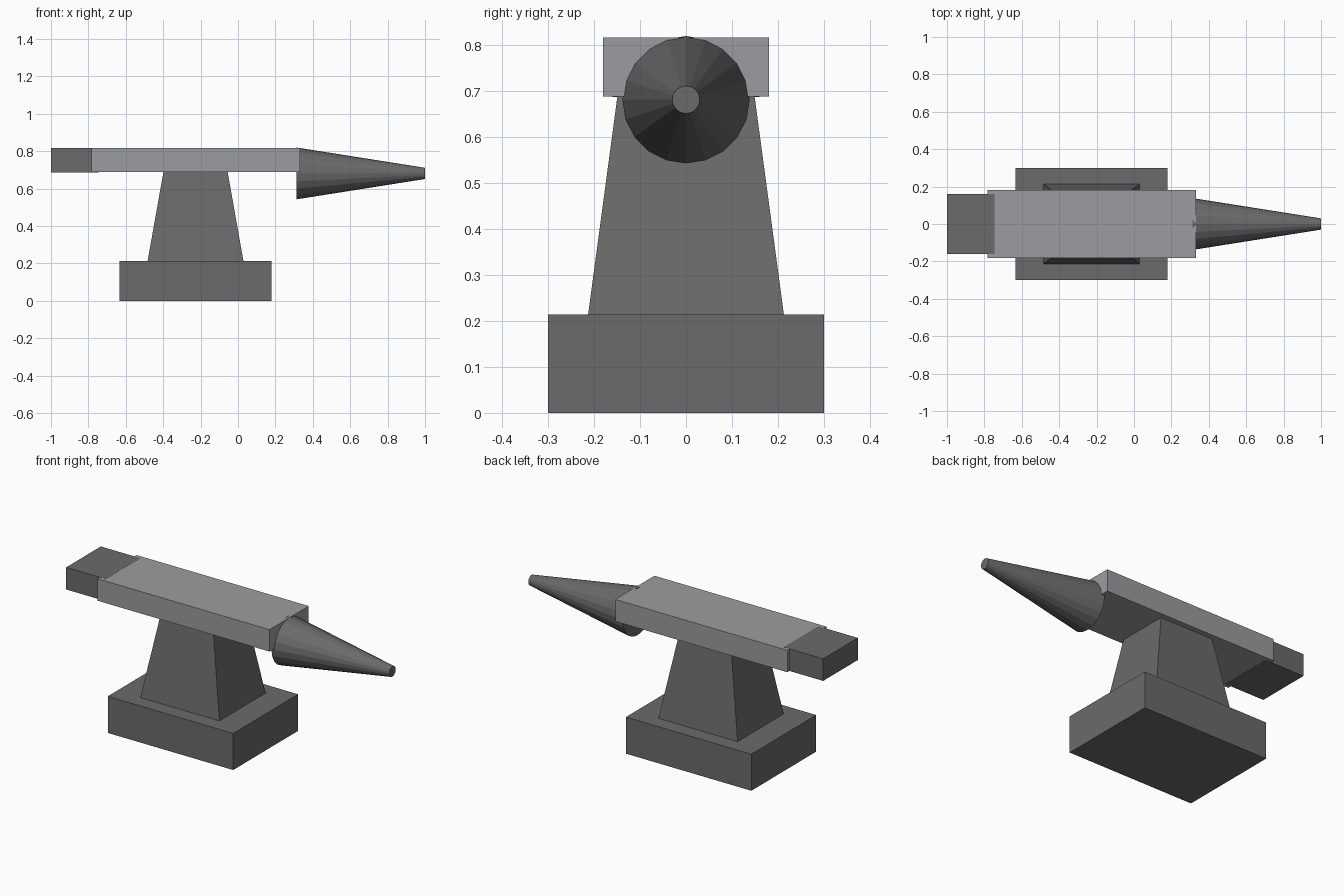
import bpy
import math

cube = bpy.data.objects.get("Cube")
if cube:
    bpy.data.objects.remove(cube, do_unlink=True)


def make_material(name, rgb):
    mat = bpy.data.materials.new(name)
    mat.use_nodes = True
    color = (*rgb, 1.0)
    mat.diffuse_color = color
    bsdf = next(n for n in mat.node_tree.nodes if n.type == "BSDF_PRINCIPLED")
    bsdf.inputs["Base Color"].default_value = color
    return mat


dark_iron = make_material("dark iron", (0.145, 0.145, 0.15))
polished_steel = make_material("polished steel", (0.33, 0.335, 0.35))


def make_block(name, x_range, half_depth, z_range, mat, top_scale=(1, 1)):
    """Box between two x and z limits, optionally tapered towards the top."""
    (x0, x1), (z0, z1) = x_range, z_range
    bpy.ops.mesh.primitive_cube_add(size=2)
    obj = bpy.context.object
    obj.name = name
    for v in obj.data.vertices:
        top = v.co.z > 0
        sx, sy = top_scale if top else (1, 1)
        v.co.x *= sx * (x1 - x0) / 2
        v.co.y *= sy * half_depth
        v.co.z = z1 if top else z0
    obj.location.x = (x0 + x1) / 2
    obj.data.materials.append(mat)
    return obj


# Foot and tapered waist
make_block("base", (-0.633, 0.179), 0.30, (0, 0.214), dark_iron)
make_block("waist", (-0.483, 0.029), 0.213, (0.214, 0.69), dark_iron,
           top_scale=(0.67, 0.70))

# Working face, and the heel tucked into its end
make_block("face_plate", (-0.783, 0.331), 0.181, (0.688, 0.8165), polished_steel)
make_block("heel", (-1.0, -0.745), 0.16, (0.6875, 0.817), dark_iron)

# Faceted horn pointing along +x, one ridge straight up
x_root, x_tip = 0.313, 1.0
bpy.ops.mesh.primitive_cone_add(
    vertices=20, radius1=0.1385, radius2=0.03, depth=x_tip - x_root,
    location=((x_root + x_tip) / 2, 0, 0.6815),
    rotation=(0, math.pi / 2, 0))
horn = bpy.context.object
horn.name = "horn"
horn.data.materials.append(dark_iron)
